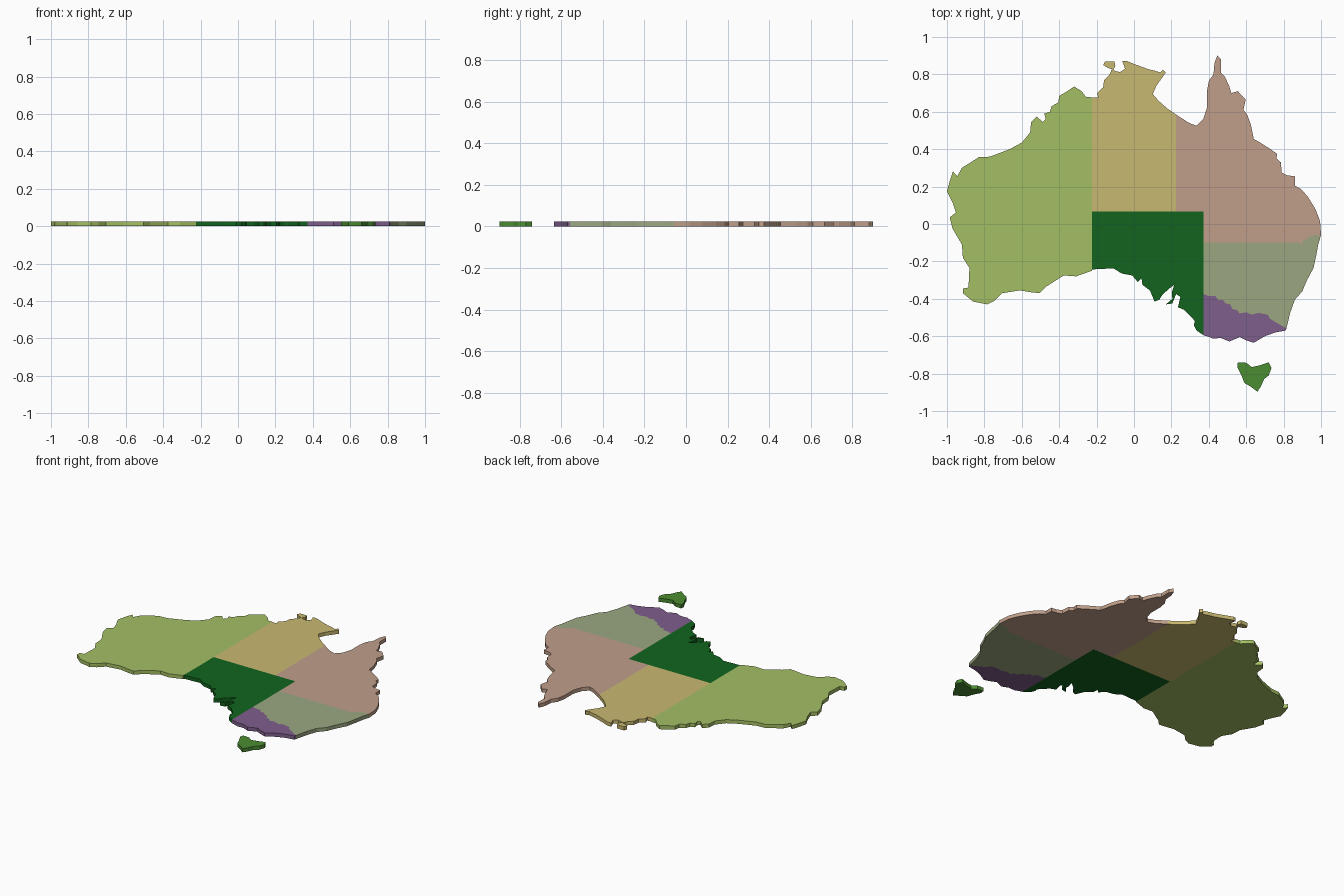
import bpy, bmesh

THICKNESS = 0.024
WEST, MID, EAST, NORTH = -0.225, 0.225, 0.372, 0.067   # straight state borders


def linear(c):
    c /= 255
    return c / 12.92 if c <= 0.04045 else ((c + 0.055) / 1.055) ** 2.4


def slab(name, outline, rgb):
    """Extrude a closed outline into a flat plate standing on z = 0."""
    bm = bmesh.new()
    base = bm.faces.new([bm.verts.new((x, y, 0)) for x, y in outline])
    ext = bmesh.ops.extrude_face_region(bm, geom=[base], use_keep_orig=True)
    top = [v for v in ext["geom"] if isinstance(v, bmesh.types.BMVert)]
    bmesh.ops.translate(bm, verts=top, vec=(0, 0, THICKNESS))
    bmesh.ops.recalc_face_normals(bm, faces=bm.faces)
    mesh = bpy.data.meshes.new(name)
    bm.to_mesh(mesh)
    bm.free()
    mat = bpy.data.materials.new(name + "_colour")
    mat.diffuse_color = (*[linear(c) for c in rgb], 1)
    mesh.materials.append(mat)
    bpy.context.collection.objects.link(bpy.data.objects.new(name, mesh))


# Borders shared by two regions, west to east
north_east_border = [(EAST, -.1), (.88, -.1), (.9, -.108), (.905, -.08), (.92, -.085),
                     (.935, -.065), (.955, -.068), (.97, -.055), (.985, -.063), (1, -.058)]
river_border = [(EAST, -.375), (.4, -.385), (.435, -.385), (.45, -.408), (.475, -.405),
                (.49, -.425), (.515, -.43), (.525, -.455), (.55, -.46), (.565, -.478),
                (.6, -.472), (.63, -.485), (.665, -.475), (.715, -.485), (.725, -.505),
                (.74, -.515), (.815, -.558)]

# Western region
slab("western_region", [
    (WEST, .677), (-.257, .68), (-.28, .71), (-.32, .735), (-.365, .705), (-.4, .685),
    (-.405, .65), (-.44, .63), (-.45, .6), (-.48, .59), (-.472, .56), (-.488, .545),
    (-.52, .575), (-.55, .545), (-.555, .49), (-.6, .435), (-.665, .4), (-.77, .36),
    (-.83, .357), (-.92, .3), (-.945, .255), (-.968, .282), (-.982, .24), (-1, .175),
    (-.97, .115), (-.952, .062), (-.985, .035), (-.97, -.025), (-.92, -.11),
    (-.915, -.18), (-.88, -.235), (-.885, -.34), (-.915, -.345), (-.915, -.37),
    (-.86, -.415), (-.785, -.43), (-.745, -.41), (-.705, -.37), (-.61, -.355),
    (-.55, -.365), (-.505, -.37), (-.47, -.335), (-.375, -.275), (-.31, -.28),
    (WEST, -.25)], (164, 191, 100))

# Northern region
slab("northern_region", [
    (WEST, NORTH), (MID, NORTH), (MID, .585), (.175, .62), (.13, .66), (.1, .695),
    (.12, .74), (.145, .775), (.17, .81), (.155, .825), (.14, .81), (.11, .82),
    (.075, .828), (.015, .85), (-.04, .872), (-.062, .87), (-.048, .83), (-.075, .812),
    (-.112, .822), (-.1, .845), (-.105, .87), (-.155, .87), (-.165, .85), (-.14, .835),
    (-.118, .828), (-.13, .8), (-.16, .77), (-.165, .73), (-.198, .7), (-.19, .675),
    (WEST, .675)], (201, 185, 113))

# Southern region
slab("southern_region", [
    (EAST, NORTH), (WEST, NORTH), (WEST, -.243), (-.11, -.237), (-.065, -.265),
    (-.01, -.275), (.02, -.31), (.04, -.29), (.045, -.325), (.085, -.355), (.11, -.415),
    (.135, -.405), (.155, -.375), (.195, -.34), (.215, -.325), (.202, -.365),
    (.205, -.4), (.17, -.43), (.205, -.425), (.225, -.375), (.248, -.39), (.235, -.445),
    (.27, -.46), (.31, -.5), (.325, -.52), (.32, -.54), (.335, -.57),
    (EAST, -.595)], (18, 100, 30))

# North eastern region
slab("north_eastern_region", [(MID, NORTH), (EAST, NORTH)] + north_east_border + [
    (.995, .015), (.97, .08), (.93, .145), (.895, .185), (.86, .205), (.86, .255),
    (.82, .26), (.79, .275), (.785, .33), (.762, .35), (.765, .375), (.73, .4),
    (.675, .435), (.64, .455), (.625, .53), (.605, .585), (.585, .61), (.597, .665),
    (.555, .71), (.52, .7), (.51, .735), (.485, .79), (.465, .81), (.465, .88),
    (.445, .9), (.43, .86), (.425, .8), (.4, .765), (.39, .71), (.39, .62),
    (.37, .56), (.335, .525), (.295, .54), (MID, .585)], (192, 159, 138))

# Eastern region
slab("eastern_region", north_east_border + [
    (.985, -.11), (.975, -.165), (.96, -.235), (.925, -.3), (.9, -.36), (.86, -.405),
    (.835, -.475)] + river_border[::-1], (155, 167, 128))

# South eastern region
slab("south_eastern_region", river_border + [
    (.81, -.57), (.755, -.58), (.7, -.6), (.64, -.635), (.595, -.62), (.565, -.605),
    (.51, -.628), (.465, -.61), (.42, -.612), (.405, -.605), (EAST, -.595)],
    (126, 94, 140))

# Island
slab("southern_island", [
    (.555, -.74), (.6, -.742), (.63, -.765), (.675, -.755), (.72, -.74), (.735, -.77),
    (.72, -.81), (.695, -.83), (.68, -.865), (.66, -.897), (.625, -.87), (.59, -.85),
    (.575, -.81), (.552, -.765)], (75, 140, 50))
